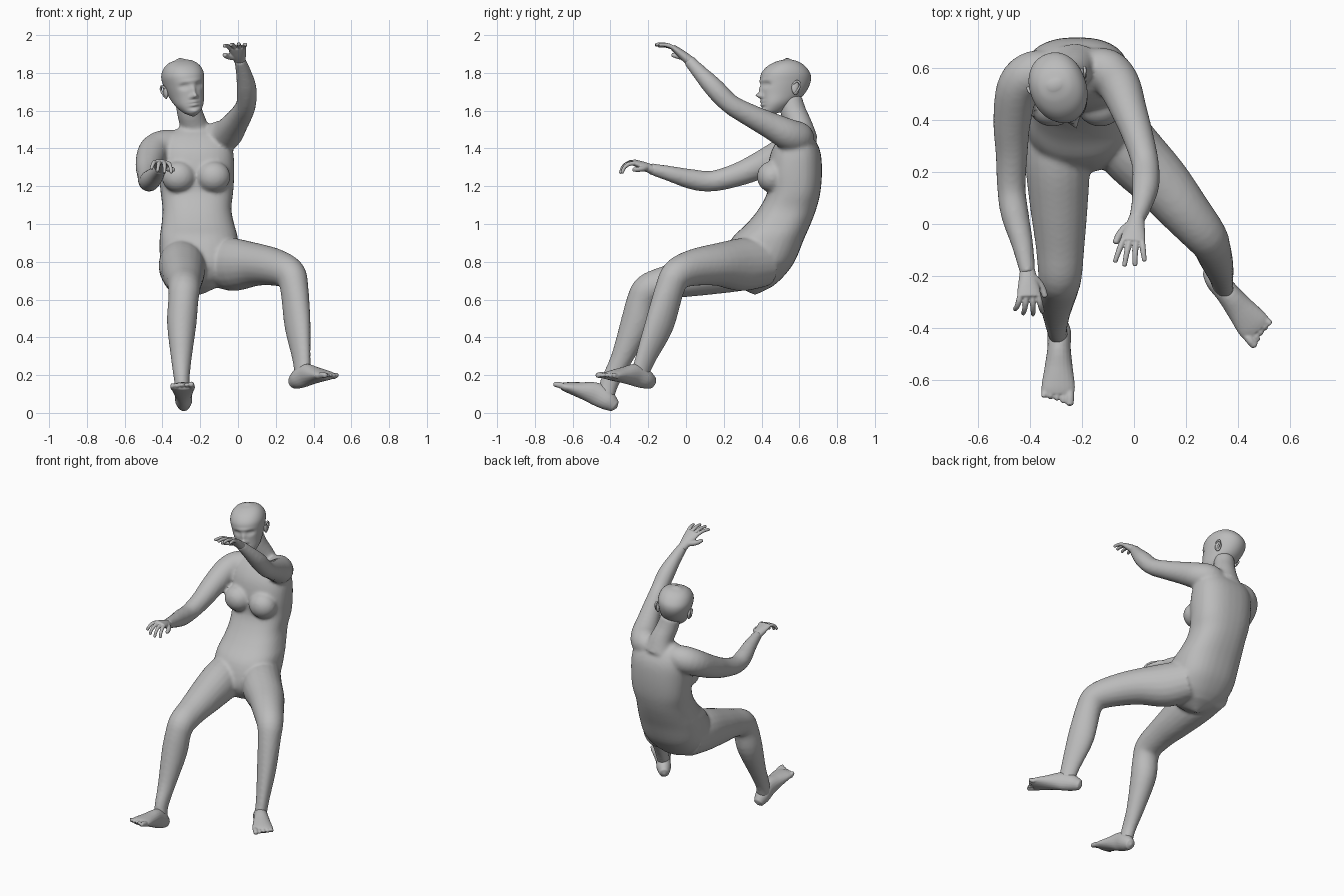
import bpy, bmesh, math
from mathutils import Vector, Matrix

cube = bpy.data.objects.get("Cube")
if cube:
    bpy.data.objects.remove(cube, do_unlink=True)

X, Z = Vector((1, 0, 0)), Vector((0, 0, 1))

grey = bpy.data.materials.new("plain grey")
grey.use_nodes = True
grey.diffuse_color = (.5, .5, .5, 1)
grey.node_tree.nodes["Principled BSDF"].inputs["Base Color"].default_value = (.5, .5, .5, 1)


def smooth_path(stations, steps):
    """Catmull-Rom interpolation through stations (x, y, z, width, depth)."""
    pts = [Vector(s) for s in stations]
    pts = [2 * pts[0] - pts[1]] + pts + [2 * pts[-1] - pts[-2]]
    out = []
    for a, b, c, d in zip(pts, pts[1:], pts[2:], pts[3:]):
        for k in range(steps):
            t = k / steps
            out.append(.5 * (2 * b + (c - a) * t + (2 * a - 5 * b + 4 * c - d) * t * t
                             + (3 * b - a - 3 * c + d) * t ** 3))
    return out + [pts[-2]]


def loft(bm, stations, ref=X, segs=20, steps=4, axis=None, power=2.0):
    """Skin oval rings along a path; ref is the direction of each ring's width."""
    path = smooth_path(stations, steps)
    centres = [Vector(p[:3]) for p in path]
    rings, tangents = [], []
    for i, p in enumerate(path):
        t = axis or (centres[min(i + 1, len(path) - 1)] - centres[max(i - 1, 0)]).normalized()
        side = (ref - t * ref.dot(t)).normalized()
        deep = t.cross(side)
        ring = []
        for k in range(segs):
            a = math.tau * k / segs
            c, s = math.cos(a), math.sin(a)
            u = math.copysign(abs(c) ** (2 / power), c) * p[3]
            v = math.copysign(abs(s) ** (2 / power), s) * p[4]
            ring.append(bm.verts.new(centres[i] + side * u + deep * v))
        rings.append(ring)
        tangents.append(t)
    for lo, hi in zip(rings, rings[1:]):
        for k in range(segs):
            n = (k + 1) % segs
            bm.faces.new((lo[k], lo[n], hi[n], hi[k]))
    # rounded end caps
    for i, sign in ((0, -1), (-1, 1)):
        tip = bm.verts.new(centres[i] + tangents[i] * sign * min(path[i][3:]) * .5)
        for k in range(segs):
            bm.faces.new((rings[i][k], rings[i][(k + 1) % segs], tip))


def ball(bm, centre, size):
    mat = Matrix.Translation(centre) @ Matrix.Diagonal((*size, 1))
    bmesh.ops.create_uvsphere(bm, u_segments=20, v_segments=14, radius=1, matrix=mat)


def finish(name, bm, voxel=0, relax=4):
    bmesh.ops.recalc_face_normals(bm, faces=bm.faces)
    for f in bm.faces:
        f.smooth = True
    mesh = bpy.data.meshes.new(name)
    bm.to_mesh(mesh)
    bm.free()
    mesh.materials.append(grey)
    ob = bpy.data.objects.new(name, mesh)
    bpy.context.collection.objects.link(ob)
    if voxel:
        fuse = ob.modifiers.new("fuse", 'REMESH')
        fuse.mode = 'VOXEL'
        fuse.voxel_size = voxel
        fuse.use_smooth_shade = True
        soft = ob.modifiers.new("soften", 'SMOOTH')
        soft.factor = .5
        soft.iterations = relax
    return ob


# Torso: rows of height, front, back, left edge, right edge
body = bmesh.new()
rows = [(.67, .27, .46, -.30, -.10), (.72, .22, .515, -.37, -.04), (.80, .20, .575, -.41, 0),
        (.92, .24, .625, -.415, 0), (1.0, .32, .66, -.405, -.02), (1.08, .385, .69, -.40, -.035),
        (1.17, .43, .712, -.41, -.025), (1.28, .43, .72, -.42, -.02),
        (1.38, .45, .712, -.42, -.025), (1.45, .49, .68, -.40, -.05), (1.5, .54, .635, -.33, -.13)]
loft(body, [((l + r) / 2, (f + b) / 2, z, (r - l) / 2, (b - f) / 2) for z, f, b, l, r in rows],
     segs=32, axis=Z, power=2.4)
for x in (-.315, -.13):
    ball(body, (x, .455, 1.25), (.09, .08, .083))

# Neck
loft(body, [(-.225, .62, 1.44, .10, .08), (-.235, .60, 1.52, .075, .07),
            (-.255, .57, 1.59, .068, .068), (-.27, .55, 1.66, .065, .065)])

# Arms, from collar to wrist
right_arm = [(-.27, .60, 1.43, .06), (-.38, .585, 1.415, .085), (-.445, .53, 1.385, .083),
             (-.47, .40, 1.315, .073), (-.472, .27, 1.26, .062), (-.473, .14, 1.227, .055),
             (-.46, .04, 1.235, .054), (-.43, -.08, 1.265, .042), (-.41, -.19, 1.293, .03)]
left_arm = [(-.20, .61, 1.45, .06), (-.115, .595, 1.455, .085), (-.06, .54, 1.475, .083),
            (-.02, .44, 1.525, .07), (.015, .34, 1.575, .06), (.043, .235, 1.635, .053),
            (.045, .15, 1.72, .053), (.03, .075, 1.80, .041), (.008, .01, 1.872, .03)]
for arm in (right_arm, left_arm):
    loft(body, [(*s, s[3]) for s in arm], ref=Z)

# Legs, from hip to ankle
loft(body, [(-.30, .42, .80, .115, .13), (-.295, .25, .775, .125, .135),
            (-.29, .08, .735, .113, .115), (-.285, -.08, .695, .095, .092),
            (-.285, -.195, .655, .085, .085), (-.29, -.235, .59, .08, .08),
            (-.298, -.265, .47, .078, .083), (-.30, -.345, .28, .054, .057),
            (-.297, -.405, .16, .04, .05), (-.29, -.425, .08, .04, .045)])
loft(body, [(-.11, .42, .80, .115, .13), (-.02, .29, .785, .125, .14),
            (.10, .165, .785, .113, .113), (.20, .045, .77, .097, .098),
            (.275, -.045, .735, .083, .085), (.298, -.085, .66, .072, .08),
            (.315, -.14, .47, .06, .085), (.335, -.21, .30, .042, .062),
            (.342, -.245, .20, .038, .05), (.34, -.24, .16, .04, .045)],
     ref=Vector((.8, .6, 0)))
finish("body", body, .011, 5)


# Feet: local x is across towards the big toe, y along the sole, z up
def foot(name, heel, along, inner):
    f = Vector(along).normalized()
    s = Vector((-f.y, f.x, 0)).normalized() * inner
    u = s.cross(f) * inner
    u = u if u.z > 0 else -u

    def place(x, y, z):
        return Vector(heel) + s * x + f * y + u * z
    bm = bmesh.new()
    sole = [(0, .03, .045, .033), (.05, .045, .055, .052), (.12, .045, .062, .06),
            (.20, .055, .046, .043), (.27, .065, .03, .028), (.30, .06, .022, .019)]
    loft(bm, [(*place(0, y, z), w, h) for y, w, z, h in sole], ref=s)
    for i in range(5):
        x, r = .046 - .025 * i, .017 if i == 0 else .012
        tip = .34 - .007 * i - .002 * i * i
        loft(bm, [(*place(x * .95, .27, .025), r, r), (*place(x, .31, .024), r, r),
                  (*place(x, tip, .016), r * .85, r * .8)], ref=s, segs=10)
    finish(name, bm, .005, 2)


foot("right_foot", (-.287, -.395, -.006), (-.02, -.9, .42), 1)
foot("left_foot", (.295, -.185, .115), (.185, -.23, .06), -1)


# Hands: palm, four curling fingers and a thumb
def hand(name, wrist, along, thumb, curl, size):
    f = Vector(along).normalized()
    s = Vector(thumb)
    s = (s - f * s.dot(f)).normalized()
    n = f.cross(s)
    n = -n if n.z > 0 else n
    o = Vector(wrist)
    bm = bmesh.new()
    palm = [(-.02, .024, .022), (.03, .033, .02), (.065, .039, .016), (.085, .038, .013)]
    loft(bm, [(*(o + f * y * size), w * size, d * size) for y, w, d in palm], ref=s)
    for i, length in enumerate((.078, .088, .083, .064)):
        p = o + (f * .078 + s * (.03 - .02 * i)) * size
        r = .0098 * size
        pts = [(*p, r, r)]
        for k in range(3):
            a = curl * (k + 1)
            step = f * math.cos(a) + n * math.sin(a) + s * .16 * (1.5 - i)
            p = p + step * length * size / 3
            pts.append((*p, r * (1 - .1 * k), r * (1 - .1 * k)))
        loft(bm, pts, ref=s, segs=10)
    p = o + (f * .02 + s * .018) * size
    pts = []
    for k in range(4):
        r = (.016 - .002 * k) * size
        pts.append((*p, r, r))
        p = p + (f * (.55 + .15 * k) + s * (.7 - .2 * k) + n * .35) * .026 * size
    loft(bm, pts, ref=n, segs=10)
    finish(name, bm, .004, 2)


hand("right_hand", (-.41, -.19, 1.293), (.06, -.93, .36), (1, 0, -.1), .5, 1.15)
hand("left_hand", (.008, .01, 1.872), (-.13, -.75, .6), (-1, 0, 0), .24, 1.2)

# Head: rows of height, front, back, half width about the head's centre
head = bmesh.new()
rows = [(-.15, -.115, -.06, .025), (-.132, -.126, -.02, .048), (-.095, -.13, .03, .073),
        (-.045, -.133, .095, .088), (.015, -.135, .132, .102), (.065, -.13, .137, .108),
        (.105, -.10, .112, .095), (.132, -.055, .075, .067), (.145, -.012, .035, .03)]
loft(head, [(0, (f + b) / 2, z, w, (b - f) / 2) for z, f, b, w in rows],
     segs=72, steps=7, axis=Z, power=2.15)
# Sculpt face: x, z, spread in x, spread in z, amount forwards
face = [(0, -.052, .013, .013, .032), (0, -.022, .011, .022, .014), (-.017, -.058, .008, .008, .01),
        (.017, -.058, .008, .008, .01), (-.043, .003, .02, .013, -.017), (.043, .003, .02, .013, -.017),
        (-.042, .002, .012, .007, .008), (.042, .002, .012, .007, .008), (0, .027, .055, .01, .005),
        (0, -.084, .023, .006, .011), (0, -.092, .025, .003, -.006), (0, -.1, .02, .006, .011),
        (0, -.135, .022, .014, .008), (0, -.115, .03, .007, -.005)]
for v in head.verts:
    if v.co.y < -.03:
        v.co.y -= sum(amt * math.exp(-((v.co.x - x) / sx) ** 2 - ((v.co.z - z) / sz) ** 2)
                      for x, z, sx, sz, amt in face)
# Ears with a raised rim
for side in (-1, 1):
    ball(head, (side * .1, .022, -.015), (.012, .022, .036))
    loft(head, [(side * .104, .008, .005, .005, .006), (side * .114, .025, .02, .006, .006),
                (side * .117, .042, .003, .006, .006), (side * .111, .032, -.025, .006, .006),
                (side * .1, .016, -.047, .007, .007)], segs=8)
ob = finish("head", head)
ob.matrix_world = (Matrix.Translation((-.285, .525, 1.725))
                   @ Matrix.Rotation(math.radians(-7), 4, 'Y')
                   @ Matrix.Rotation(math.radians(20), 4, 'Z'))
